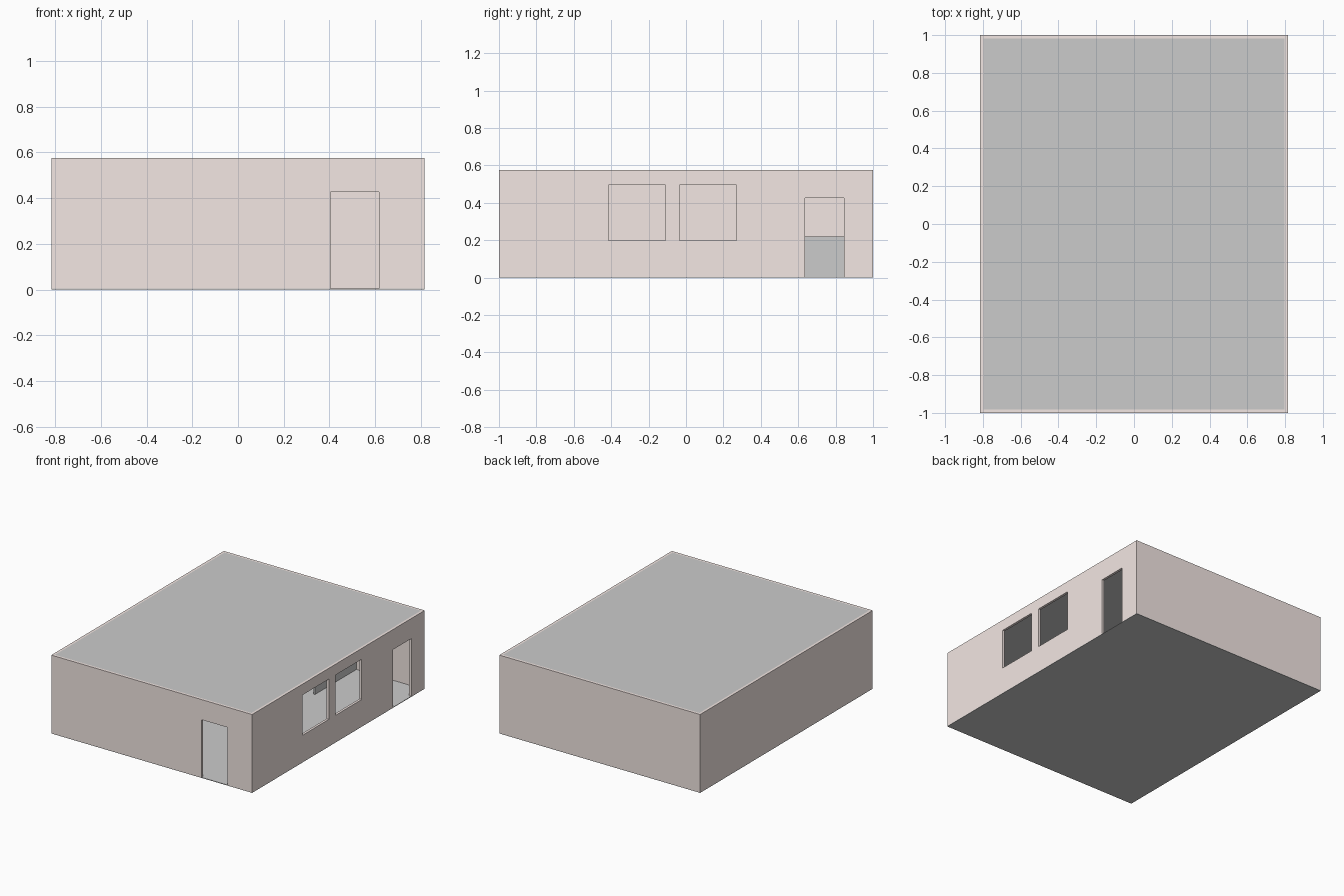
import bpy

if "Cube" in bpy.data.objects:
    bpy.data.objects.remove(bpy.data.objects["Cube"])

HX, HY, H, T = 0.815, 1.0, 0.575, 0.018   # half width, half depth, height, wall thickness
SLAB = 0.004

pink = bpy.data.materials.new("wall_pink")
pink.diffuse_color = (0.9, 0.8, 0.77, 1)
pink.use_nodes = True
pink.node_tree.nodes["Principled BSDF"].inputs["Base Color"].default_value = pink.diffuse_color


def box(name, lo, hi, mat=None):
    """Box between two opposite corners."""
    bpy.ops.mesh.primitive_cube_add(size=1, location=[(a + b) / 2 for a, b in zip(lo, hi)])
    ob = bpy.context.object
    ob.name = name
    ob.scale = [b - a for a, b in zip(lo, hi)]
    bpy.ops.object.transform_apply(location=False, rotation=False, scale=True)
    if mat:
        ob.data.materials.append(mat)
    return ob


def cut(target, name, lo, hi):
    """Subtract a hidden box from the target."""
    c = box(name, lo, hi)
    c.hide_render = True
    c.hide_viewport = True
    m = target.modifiers.new(name, 'BOOLEAN')
    m.operation, m.solver, m.object = 'DIFFERENCE', 'EXACT', c


# Outer walls, hollowed out
walls = box("walls", (-HX, -HY, SLAB), (HX, HY, H), pink)
cut(walls, "room_cutter", (-HX + T, -HY + T, -0.1), (HX - T, HY - T, H + 0.1))

# Front door opening
cut(walls, "front_door_cutter", (0.405, -HY - 0.1, -0.1), (0.617, -HY + 0.1, 0.427))

# Openings in the right wall: two windows and a side door
for name, y0, y1, z0, z1 in (("window_1_cutter", -0.415, -0.11, 0.2, 0.495),
                             ("window_2_cutter", -0.035, 0.27, 0.2, 0.495),
                             ("side_door_cutter", 0.635, 0.845, -0.1, 0.427)):
    cut(walls, name, (HX - 0.1, y0, z0), (HX + 0.1, y1, z1))

# Floor and flat roof
box("floor", (-HX, -HY, 0), (HX, HY, SLAB))
box("roof", (-HX + T, -HY + T, H - 0.01), (HX - T, HY - T, H))

# Low partitions inside, behind the side door
box("long_partition", (0.262, 0.5, SLAB), (0.274, HY - T, 0.22))
box("short_partition", (-0.125, 0.605, SLAB), (0.152, 0.615, 0.22))
